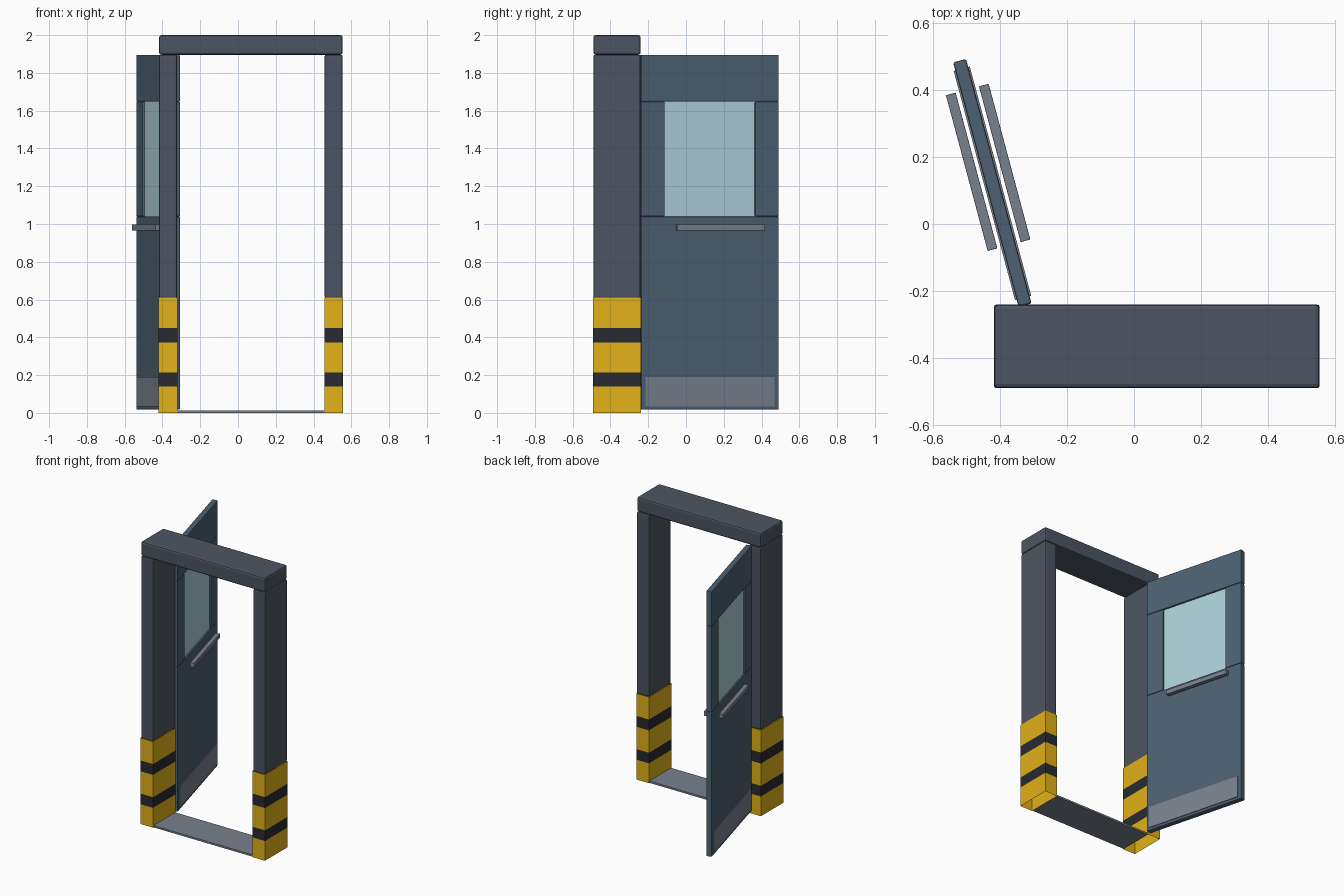
import bpy, bmesh, math
from mathutils import Matrix

if "Cube" in bpy.data.objects:
    bpy.data.objects.remove(bpy.data.objects["Cube"])


def mat(name, r, g, b):
    m = bpy.data.materials.new(name)
    m.diffuse_color = [(c / 255) ** 2.2 for c in (r, g, b)] + [1]
    m.use_nodes = True
    m.node_tree.nodes["Principled BSDF"].inputs["Base Color"].default_value = m.diffuse_color
    return m


FRAME = mat("frame_grey", 78, 86, 98)
PANEL = mat("panel_blue", 78, 97, 112)
METAL = mat("metal", 120, 128, 140)
GLASS = mat("glass", 172, 208, 216)
YELLOW = mat("safety_yellow", 224, 175, 30)
BLACK = mat("stripe_black", 45, 46, 52)

# Door leaf swings on the left jamb; its local axes are x = across, y = along
HINGE = Matrix.Translation((-0.325, -0.242, 0)) @ Matrix.Rotation(math.radians(15), 4, 'Z')


def add_object(name, bm, mats, matrix=None):
    me = bpy.data.meshes.new(name)
    bm.to_mesh(me)
    bm.free()
    ob = bpy.data.objects.new(name, me)
    bpy.context.collection.objects.link(ob)
    for m in mats:
        me.materials.append(m)
    if matrix:
        ob.matrix_world = matrix
    return ob


def box(name, xs, ys, zs, m, bevel=0, matrix=None):
    bm = bmesh.new()
    bmesh.ops.create_cube(bm, size=1)
    for v in bm.verts:
        for i, (a, b) in enumerate((xs, ys, zs)):
            v.co[i] = a if v.co[i] < 0 else b
    ob = add_object(name, bm, [m], matrix)
    if bevel:
        mod = ob.modifiers.new("edge_bevel", 'BEVEL')
        mod.width = bevel
        mod.segments = 2
    return ob


def striped_guard(name, xs, ys, levels):
    """Open sleeve whose bands alternate yellow and black."""
    bm = bmesh.new()
    corners = [(xs[0], ys[0]), (xs[1], ys[0]), (xs[1], ys[1]), (xs[0], ys[1])]
    rings = [[bm.verts.new((x, y, z)) for x, y in corners] for z in levels]
    for band, (lo, hi) in enumerate(zip(rings, rings[1:])):
        for i in range(4):
            j = (i + 1) % 4
            f = bm.faces.new((lo[i], lo[j], hi[j], hi[i]))
            f.material_index = band % 2
    return add_object(name, bm, [YELLOW, BLACK])


# Frame: header, two jambs with striped guards, threshold
Y0, Y1 = -0.490, -0.240
CX = 0.068
box("header", (CX - 0.486, CX + 0.486), (Y0, Y1), (1.896, 2.0), FRAME, 0.012)
for side, s in (("left", -1), ("right", 1)):
    xs = sorted((CX + s * 0.391, CX + s * 0.486))
    box(side + "_jamb", xs, (Y0, Y1), (0.608, 1.896), FRAME, 0.008)
    gx = sorted((CX + s * 0.389, CX + s * 0.488))
    striped_guard(side + "_guard", gx, (Y0 - 0.002, Y1 + 0.002),
                  (0, 0.14, 0.215, 0.373, 0.45, 0.61))
box("threshold", (CX - 0.389, CX + 0.389), (Y0 + 0.003, Y1 - 0.003), (0, 0.013), METAL)

# Door leaf: lower panel, top rail, stiles around the window
W, T = 0.755, 0.02
Z0, Z1, Z2, Z3 = 0.017, 1.04, 1.648, 1.896
STILE = 0.13
for name, ys, zs in (
    ("lower_panel", (0, W), (Z0, Z1)),
    ("top_rail", (0, W), (Z2, Z3)),
    ("hinge_stile", (0, STILE), (Z1, Z2)),
    ("latch_stile", (W - STILE, W), (Z1, Z2)),
):
    box("door_" + name, (-T, T), ys, zs, PANEL, 0.006, HINGE)
box("window_glass", (-0.008, 0.008), (STILE - 0.005, W - STILE + 0.005),
    (Z1 - 0.005, Z2 + 0.005), GLASS, 0, HINGE)

# Kick plates and push bars on both faces
for side, s in (("outer", -1), ("inner", 1)):
    box(side + "_kick_plate", sorted((s * 0.018, s * 0.025)), (0.022, 0.73),
        (0.035, 0.19), METAL, 0, HINGE)
    box(side + "_push_bar", sorted((s * 0.036, s * 0.066)), (0.185, 0.666),
        (0.966, 0.997), METAL, 0.002, HINGE)
